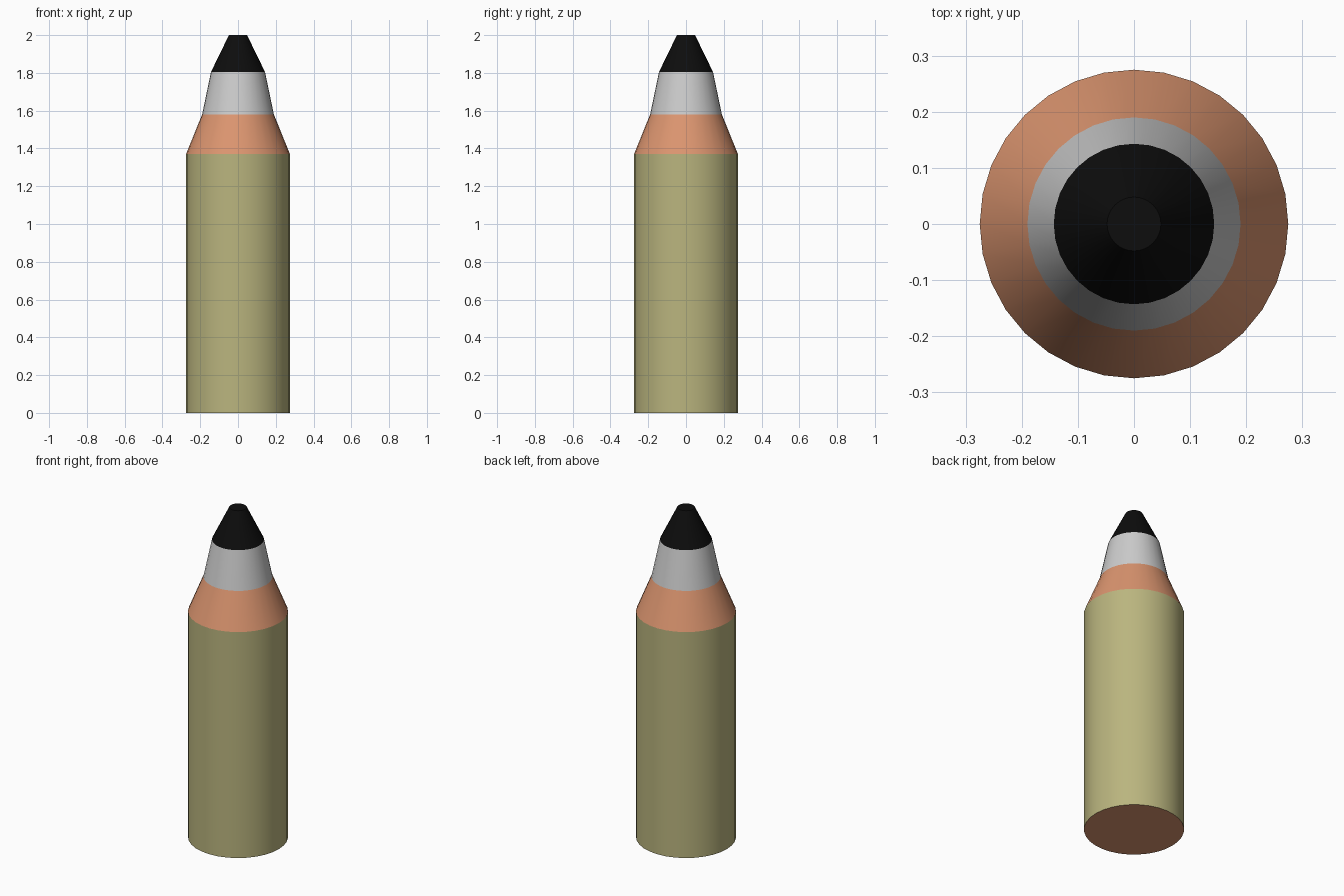
import bpy, bmesh, math

if "Cube" in bpy.data.objects:
    bpy.data.objects.remove(bpy.data.objects["Cube"])

SIDES = 32


def material(name, rgb):
    m = bpy.data.materials.new(name)
    m.diffuse_color = (*rgb, 1)
    m.use_nodes = True
    m.node_tree.nodes["Principled BSDF"].inputs["Base Color"].default_value = m.diffuse_color
    return m


def band(name, r0, z0, r1, z1, mat=None, cap_top=False):
    """Open tapered tube between two rings, optionally closed at the top."""
    bm = bmesh.new()
    rings = []
    for r, z in ((r0, z0), (r1, z1)):
        rings.append([bm.verts.new((r * math.cos(2 * math.pi * i / SIDES),
                                    r * math.sin(2 * math.pi * i / SIDES), z))
                      for i in range(SIDES)])
    low, high = rings
    for i in range(SIDES):
        j = (i + 1) % SIDES
        bm.faces.new((low[i], low[j], high[j], high[i])).smooth = True
    if cap_top:
        bm.faces.new(high)
        for v, w in zip(high, high[1:] + high[:1]):
            bm.edges.get((v, w)).smooth = False
    me = bpy.data.meshes.new(name)
    bm.to_mesh(me)
    bm.free()
    if mat:
        me.materials.append(mat)
    ob = bpy.data.objects.new(name, me)
    bpy.context.collection.objects.link(ob)
    return ob


olive = material("olive", (0.49, 0.46, 0.21))
copper = material("copper", (0.71, 0.30, 0.16))
black = material("black", (0.004, 0.004, 0.004))

# Straight body, shoulder, collar and blunt tip
band("body", 0.275, 0.0, 0.275, 1.37, olive)
band("shoulder", 0.275, 1.37, 0.19, 1.58, copper)
band("collar", 0.19, 1.58, 0.143, 1.805)
band("tip", 0.143, 1.805, 0.048, 2.0, black, cap_top=True)

# Flat copper base disc
bpy.ops.mesh.primitive_circle_add(vertices=SIDES, radius=0.275, fill_type='NGON',
                                  rotation=(math.pi, 0, 0))
base = bpy.context.object
base.name = "base"
base.data.materials.append(copper)
